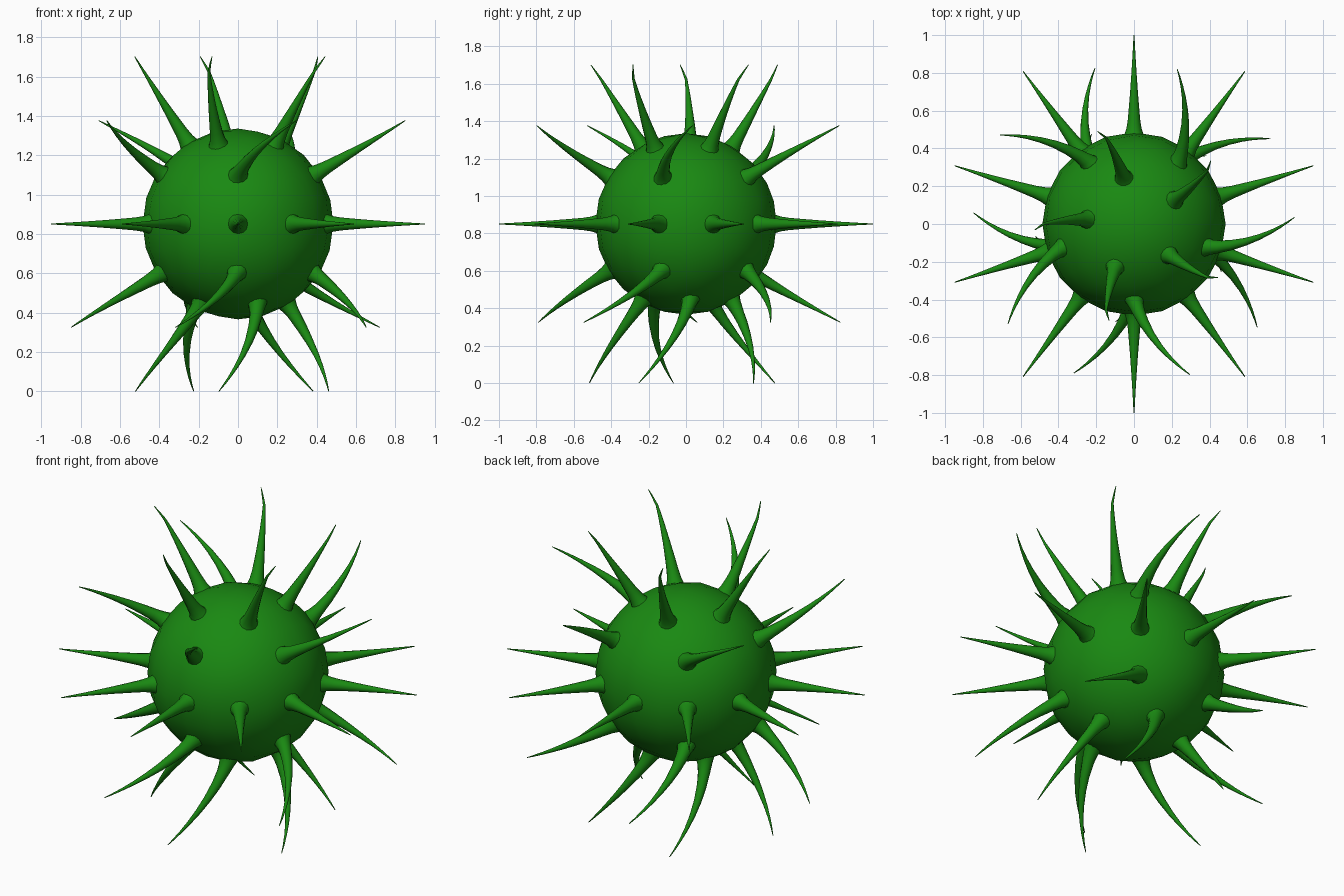
import bpy, bmesh
from math import sin, cos, pi, radians, sqrt
from mathutils import Vector

if "Cube" in bpy.data.objects:
    bpy.data.objects.remove(bpy.data.objects["Cube"])

CENTER = Vector((0, 0, 0.8507))
SIDES = 12
# spike profile: distance from centre, radius
PROFILE = [(0.41, 0.085), (0.445, 0.066), (0.475, 0.05), (0.505, 0.04), (0.55, 0.033),
           (0.62, 0.027), (0.70, 0.0205), (0.78, 0.015), (0.85, 0.0105), (0.91, 0.007),
           (0.96, 0.0045), (1.0, 0.002)]

green = bpy.data.materials.new("green")
green.diffuse_color = (0.01, 0.25, 0.006, 1)
green.use_nodes = True
green.node_tree.nodes["Principled BSDF"].inputs["Base Color"].default_value = green.diffuse_color


def linear(z):
    return 76 * z


def top_twist(z):
    # twist levels off near the top, with a small hook at the tips
    if z < 0.40:
        return linear(z)
    if z < 0.77:
        return 30.4 + (z - 0.40) / 0.37 * 5.4
    return 35.8 + (z - 0.77) / 0.08 * 3.6


def finish(bm, name):
    bmesh.ops.recalc_face_normals(bm, faces=bm.faces[:])
    for f in bm.faces:
        f.smooth = True
    me = bpy.data.meshes.new(name)
    bm.to_mesh(me)
    bm.free()
    me.materials.append(green)
    ob = bpy.data.objects.new(name, me)
    ob.location = CENTER
    bpy.context.collection.objects.link(ob)


def add_spike(bm, azimuth, z, twist):
    r = sqrt(1 - z * z)

    def path(d):
        a = radians(azimuth + twist(z * d))
        return Vector((r * d * cos(a), r * d * sin(a), z * d))

    rings = []
    for d, rad in PROFILE:
        p = path(d)
        # flared base follows the body's normal, the rest follows the bent path
        t = (path(d + 0.01) - path(d - 0.01)).normalized()
        w = min(max((d - 0.45) / 0.12, 0), 1)
        t = p.normalized().lerp(t, w).normalized()
        u = t.cross(Vector((0, 0, 1))).normalized()
        v = t.cross(u)
        rings.append([bm.verts.new(p + rad * (cos(2 * pi * i / SIDES) * u + sin(2 * pi * i / SIDES) * v))
                      for i in range(SIDES)])
    for a, b in zip(rings, rings[1:]):
        for i in range(SIDES):
            j = (i + 1) % SIDES
            bm.faces.new((a[i], a[j], b[j], b[i]))
    bm.faces.new(rings[-1])


# round body, twisted about its axis
bm = bmesh.new()
bmesh.ops.create_icosphere(bm, subdivisions=3, radius=0.485)
for v in bm.verts:
    a = radians(linear(v.co.z))
    x, y = v.co.x, v.co.y
    v.co.x, v.co.y = x * cos(a) - y * sin(a), x * sin(a) + y * cos(a)
finish(bm, "body")

# rings of spikes: name, count, first azimuth, height, twist
RINGS = [("top_spikes", 5, 0, 0.8507, top_twist),
         ("upper_spikes", 5, 36, 0.5257, lambda z: 73 * z),
         ("middle_spikes", 10, 18, 0.0, linear),
         ("lower_spikes", 5, 0, -0.5257, linear),
         ("bottom_spikes", 5, 36, -0.8507, linear)]
for name, n, start, z, twist in RINGS:
    bm = bmesh.new()
    for k in range(n):
        add_spike(bm, start + 360 / n * k, z, twist)
    finish(bm, name)
